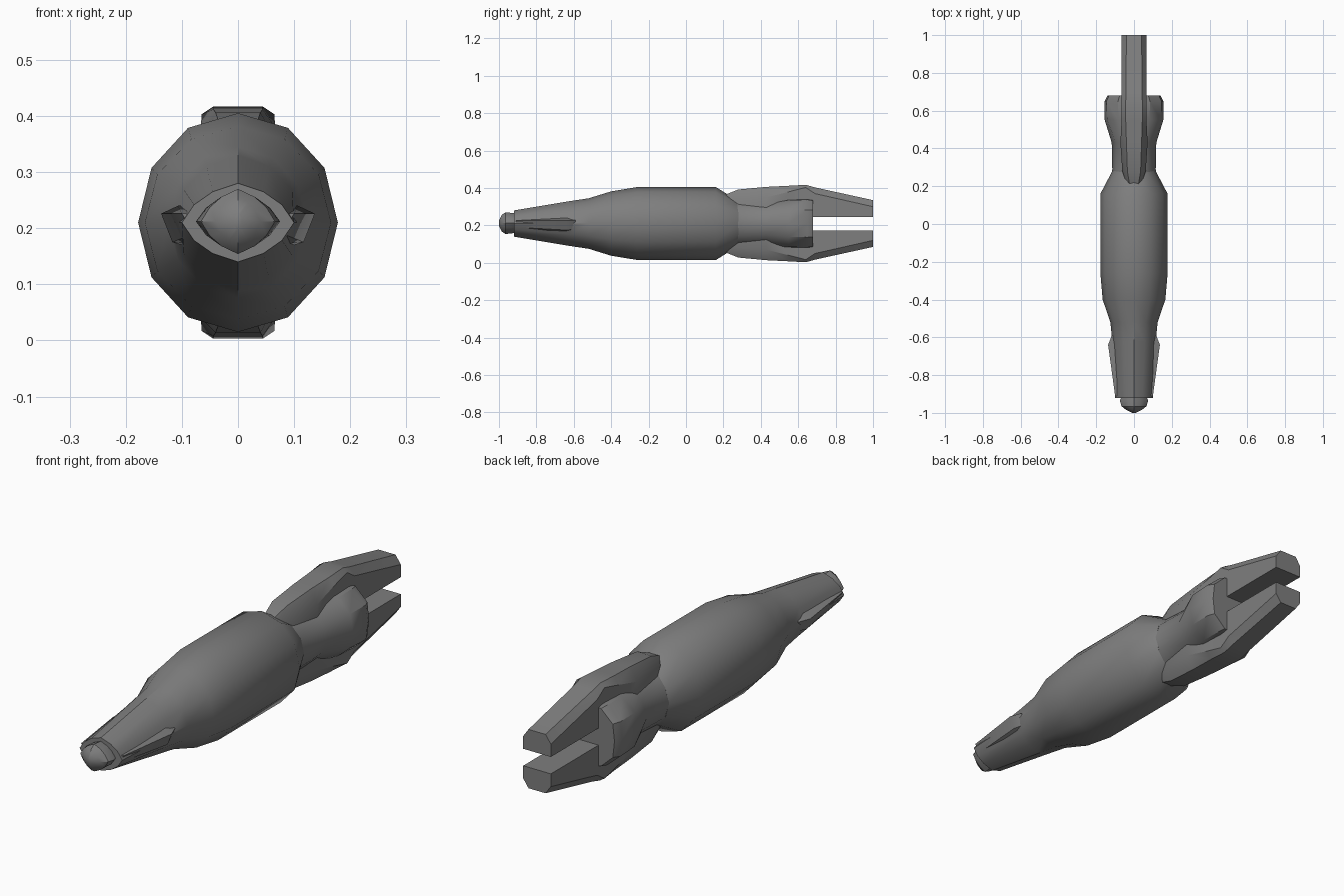
import bpy, bmesh
from math import sin, cos, pi, radians

cube = bpy.data.objects.get("Cube")
if cube:
    bpy.data.objects.remove(cube)

grey = bpy.data.materials.new("mid grey")
grey.use_nodes = True
COLOUR = (0.21, 0.21, 0.21, 1)
grey.diffuse_color = COLOUR
grey.node_tree.nodes["Principled BSDF"].inputs["Base Color"].default_value = COLOUR

MID = 0.21   # height of the long axis


def ring(y, half_w, half_h, power=2.0, mid=MID, sides=12):
    """Cross-section: power 2 is round, lower is diamond, higher is boxy."""
    points = []
    for i in range(sides):
        a = 2 * pi * i / sides
        c, s = cos(a), sin(a)
        r = (abs(c) ** power + abs(s) ** power) ** (-1 / power)
        points.append((half_w * r * c, y, mid + half_h * r * s))
    return points


def loft(name, rings, angle=32):
    bm = bmesh.new()
    loops = [[bm.verts.new(p) for p in r] for r in rings]
    for a, b in zip(loops, loops[1:]):
        n = len(a)
        for i in range(n):
            j = (i + 1) % n
            bm.faces.new((a[i], a[j], b[j], b[i]))
    bm.faces.new(loops[0])
    bm.faces.new(loops[-1])
    bmesh.ops.recalc_face_normals(bm, faces=bm.faces)
    mesh = bpy.data.meshes.new(name)
    bm.to_mesh(mesh)
    bm.free()
    mesh.materials.append(grey)
    obj = bpy.data.objects.new(name, mesh)
    bpy.context.collection.objects.link(obj)
    bpy.ops.object.select_all(action='DESELECT')
    obj.select_set(True)
    bpy.context.view_layer.objects.active = obj
    bpy.ops.object.shade_smooth_by_angle(angle=radians(angle))
    return obj


# Main barrel, from pointed neck to rear shoulder
loft("body", [ring(*s) for s in [
    (-0.92, 0.10, 0.07, 1.5),
    (-0.62, 0.115, 0.12, 1.8),
    (-0.52, 0.125, 0.135, 1.9),
    (-0.40, 0.166, 0.172),
    (-0.26, 0.178, 0.195),
    (0.16, 0.178, 0.195),
    (0.28, 0.115, 0.12)]])

# Rounded nose bud
loft("nose", [ring(y, w, h, 1.4, mid=0.212) for y, w, h in [
    (-0.90, 0.06, 0.05), (-0.935, 0.075, 0.055),
    (-0.965, 0.066, 0.058), (-0.985, 0.04, 0.045), (-1.0, 0.008, 0.015)]])

# Rear core, narrow waist swelling to a boxy end
loft("rear_core", [ring(*s) for s in [
    (0.22, 0.12, 0.13, 2),
    (0.29, 0.115, 0.13, 1.8),
    (0.43, 0.118, 0.13, 1.6),
    (0.55, 0.155, 0.135, 2.6),
    (0.65, 0.155, 0.135, 3.0),
    (0.68, 0.14, 0.13, 3.0)]])

# Side ridges along the neck
for side, label in ((1, "left"), (-1, "right")):
    rows = []
    for y, out, low, high in [(-0.91, 0.10, 0.19, 0.225), (-0.64, 0.137, 0.175, 0.24),
                              (-0.59, 0.118, 0.18, 0.235)]:
        rows.append([(side * 0.05, y, low - 0.02), (side * (out - 0.02), y, low),
                     (side * out, y, 0.226), (side * (out - 0.03), y, high),
                     (side * 0.05, y, high + 0.015)])
    loft(label + "_neck_ridge", rows)

# Upper and lower prongs, chamfered on the outer edge
for flip, label in ((1, "upper"), (-1, "lower")):
    rows = []
    for y, wide, narrow, inner, edge, outer in [
            (0.20, 0.035, 0.022, 0.06, 0.13, 0.15),
            (0.28, 0.062, 0.035, 0.036, 0.13, 0.182),
            (0.43, 0.072, 0.040, 0.036, 0.14, 0.196),
            (0.55, 0.066, 0.044, 0.036, 0.17, 0.202),
            (0.64, 0.065, 0.044, 0.036, 0.193, 0.207),
            (0.69, 0.065, 0.043, 0.036, 0.16, 0.193),
            (1.00, 0.065, 0.040, 0.036, 0.09, 0.125)]:
        rows.append([(x, y, MID + flip * h) for x, h in [
            (-wide, inner), (wide, inner), (wide, edge),
            (narrow, outer), (-narrow, outer), (-wide, edge)]])
    loft(label + "_prong", rows)
